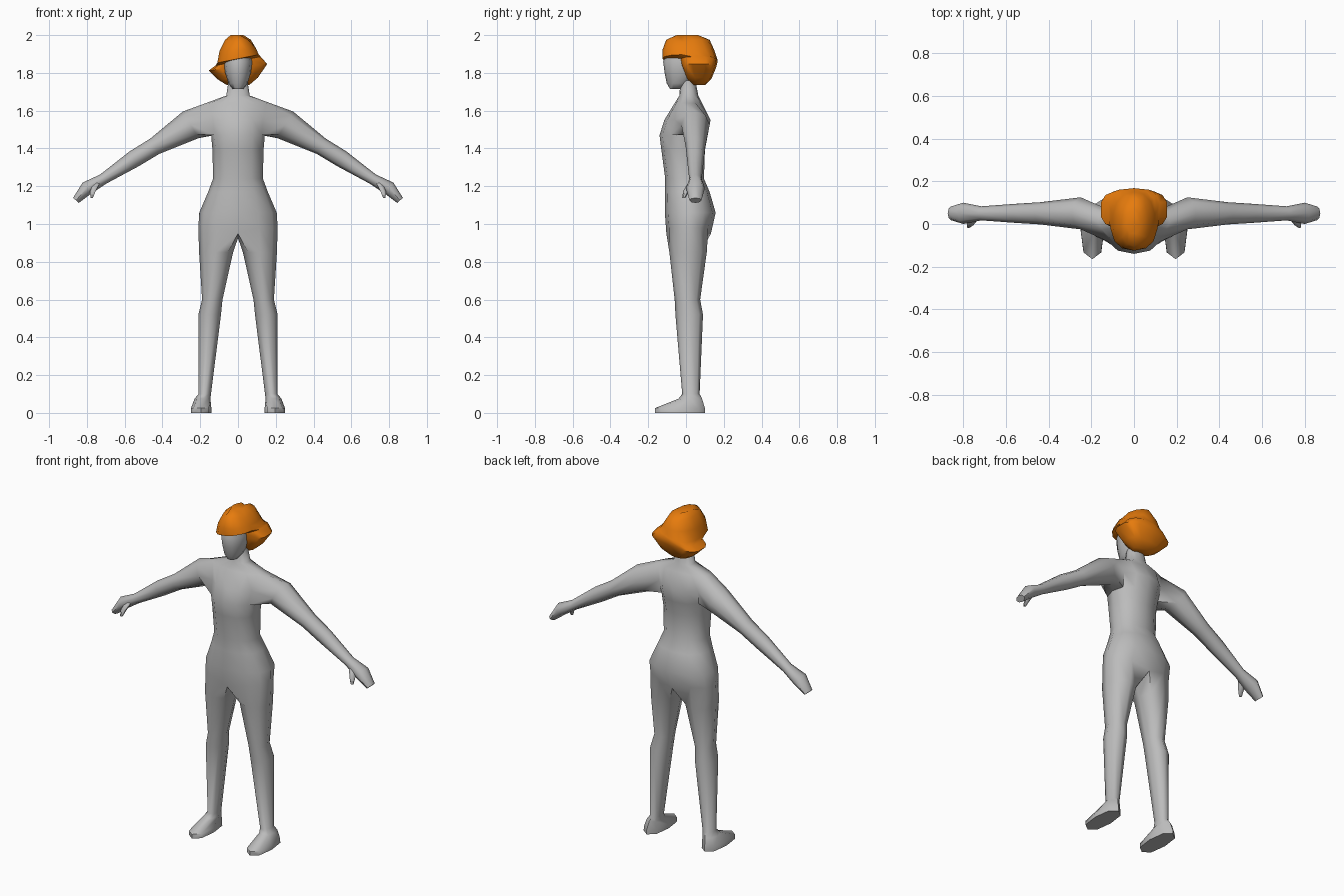
import bpy, bmesh, math
from mathutils import Vector

if "Cube" in bpy.data.objects:
    bpy.data.objects.remove(bpy.data.objects["Cube"])


def material(name, rgb):
    m = bpy.data.materials.new(name)
    m.use_nodes = True
    m.diffuse_color = (*rgb, 1)
    m.node_tree.nodes["Principled BSDF"].inputs["Base Color"].default_value = (*rgb, 1)
    return m


grey = material("grey", (0.5, 0.5, 0.5))
orange = material("orange", (0.8, 0.2, 0.004))


def power(v, p):
    return math.copysign(abs(v) ** p, v)


def ring(bm, n, z, cx, rx, yf, yb, p=1.0, start=0.0, tilt=0.0):
    """Horizontal ring starting at the front and turning to +x."""
    out = []
    for i in range(n):
        a = start + math.tau * i / n
        x = cx + rx * power(math.sin(a), p)
        y = (yf + yb) / 2 - (yb - yf) / 2 * power(math.cos(a), p)
        out.append(bm.verts.new((x, y, z + tilt * x)))
    return out


def bridge(bm, a, b, skip=()):
    n = len(a)
    for i in range(n):
        if i not in skip:
            j = (i + 1) % n
            bm.faces.new((a[i], a[j], b[j], b[i]))


def loft(bm, rings, caps=True):
    for a, b in zip(rings, rings[1:]):
        bridge(bm, a, b)
    if caps:
        bm.faces.new(rings[0])
        bm.faces.new(rings[-1])


def finish(bm, name, mat, angle=60):
    bmesh.ops.delete(bm, geom=[v for v in bm.verts if not v.link_faces], context="VERTS")
    bmesh.ops.recalc_face_normals(bm, faces=bm.faces)
    me = bpy.data.meshes.new(name)
    bm.to_mesh(me)
    bm.free()
    ob = bpy.data.objects.new(name, me)
    bpy.context.collection.objects.link(ob)
    me.materials.append(mat)
    bpy.ops.object.select_all(action="DESELECT")
    ob.select_set(True)
    bpy.context.view_layer.objects.active = ob
    bpy.ops.object.shade_smooth_by_angle(angle=math.radians(angle))
    return ob


# Torso: height, half width, front, back; rows 2 to 4 carry the armholes
bm = bmesh.new()
torso = [ring(bm, 12, z, 0, hx, yf, yb, 0.9) for z, hx, yf, yb in (
    (1.76, .05, -.03, .05), (1.68, .062, -.035, .065),
    (1.64, .17, -.06, .085), (1.55, .15, -.115, .13), (1.47, .142, -.14, .115),
    (1.39, .135, -.13, .10), (1.24, .132, -.11, .095), (1.17, .158, -.112, .125),
    (1.06, .205, -.112, .157), (.98, .21, -.104, .132))]
for i, (a, b) in enumerate(zip(torso, torso[1:])):
    bridge(bm, a, b, skip=(2, 3, 8, 9) if i in (2, 3) else ())
bm.faces.new(torso[0])

# Legs grow from each half of the hip ring, meeting at the crotch
hips = torso[-1]
hips[0].co.z = hips[6].co.z = .95
crotch = bm.verts.new((0, .01, .925))
LEG = ((.85, .116, .09, -.088, .11), (.60, .136, .054, -.06, .075),
       (.52, .15, .06, -.056, .09), (.10, .176, .033, -.02, .072),
       (.075, .188, .042, -.04, .085), (.025, .195, .054, -.165, .1),
       (0, .195, .055, -.165, .1))
# Arms: centre x, centre z, half thickness, half depth
ARM = ((.25, 1.525, .082, .075), (.44, 1.412, .047, .052), (.55, 1.345, .046, .045),
       (.715, 1.237, .029, .033), (.80, 1.19, .037, .05), (.858, 1.125, .02, .032))

for side in (1, -1):
    # Leg and foot
    cols = [hips[(side * k) % 12] for k in range(7)] + [crotch]
    rows = [cols]
    for z, cx, rx, yf, yb in LEG:
        r = ring(bm, 8, z, cx, rx, yf, yb, 0.8 if z < .05 else 1, -math.pi / 4)
        for v in r:
            v.co.x *= side
        rows.append(r)
    loft(bm, rows, caps=False)
    bm.faces.new(rows[-1])

    # Arm and hand, from the edge of the armhole
    c2, c3, c4 = ((side * k) % 12 for k in (2, 3, 4))
    top, mid, low = torso[2:5]
    rows = [[top[c2], top[c3], top[c4], mid[c4], low[c4], low[c3], low[c2], mid[c2]]]
    for i, (x, z, rv, ry) in enumerate(ARM):
        before, after = ARM[max(i - 1, 0)], ARM[min(i + 1, len(ARM) - 1)]
        along = Vector((after[0] - before[0], 0, after[1] - before[1])).normalized()
        up = Vector((-along.z, 0, along.x))
        r = []
        for k in range(8):
            a = math.tau * (k - 1) / 8
            p = Vector((x, .05 + ry * math.sin(a), z)) + up * rv * math.cos(a)
            r.append(bm.verts.new((side * p.x, p.y, p.z)))
        rows.append(r)
    loft(bm, rows, caps=False)
    bm.faces.new(rows[-1])

    # Thumb
    thumb = [ring(bm, 6, z, side * x, r, y - r, y + r) for z, x, y, r in (
        (1.225, .745, .035, .02), (1.175, .768, .002, .017), (1.138, .775, -.012, .008))]
    loft(bm, thumb)
finish(bm, "body", grey)

# Head
bm = bmesh.new()
loft(bm, [ring(bm, 12, *r) for r in (
    (1.715, 0, .028, -.085, -.02), (1.745, 0, .05, -.102, .03),
    (1.80, 0, .068, -.113, .06), (1.86, 0, .075, -.121, .08),
    (1.93, 0, .06, -.09, .08))])
finish(bm, "head", grey)

# Hair: crown and fringe above, then flared sides and back behind the face
bm = bmesh.new()
rows = [ring(bm, 14, z, cx, hx, yf, yb, p, tilt=t) for z, cx, hx, yf, yb, p, t in (
    (2.0, -.005, .035, -.05, .07, 1, 0), (1.975, 0, .07, -.105, .125, 1, 0),
    (1.92, 0, .1, -.125, .15, .9, .05), (1.875, 0, .112, -.125, .165, .8, .2),
    (1.862, 0, .122, -.035, .168, .7, .2), (1.83, 0, .157, -.025, .16, .65, .11),
    (1.77, 0, .108, .0, .135, .8, .05), (1.735, 0, .06, .03, .1, 1, 0))]
for i, v in enumerate(rows[0] + rows[1]):
    v.co.z -= .012 * (i % 5 == 2)
loft(bm, rows)
finish(bm, "hair", orange, 45)
